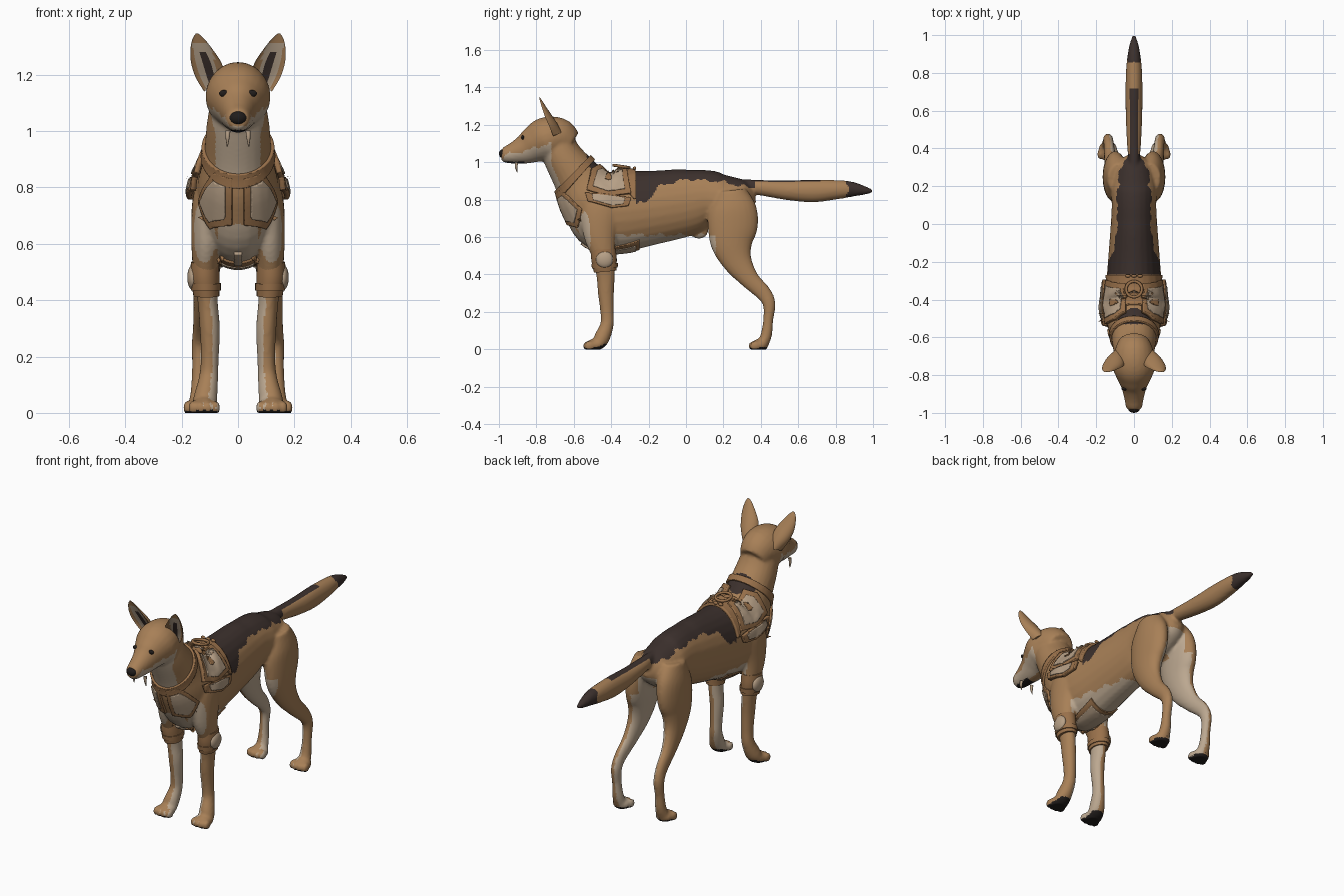
import bpy, bmesh, math
from mathutils import Vector, Matrix

if "Cube" in bpy.data.objects:
    bpy.data.objects.remove(bpy.data.objects["Cube"])


def material(name, rgb):
    m = bpy.data.materials.new(name)
    m.use_nodes = True
    m.diffuse_color = (*rgb, 1)
    m.node_tree.nodes["Principled BSDF"].inputs["Base Color"].default_value = (*rgb, 1)
    return m


MATS = [material("tan_fur", (.39, .215, .095)), material("pale_fur", (.50, .39, .28)),
        material("dark_fur", (.045, .03, .026)), material("leather", (.32, .165, .07)),
        material("pale_plate", (.47, .35, .24)), material("black", (.015, .012, .011))]
TAN, PALE, DARK, LEATHER, PLATE, BLACK = range(6)


def finish(name, bm, mat=None, angle=40):
    """Turn a bmesh into a smooth shaded object with all materials."""
    me = bpy.data.meshes.new(name)
    bm.to_mesh(me)
    bm.free()
    ob = bpy.data.objects.new(name, me)
    bpy.context.collection.objects.link(ob)
    for m in MATS:
        me.materials.append(m)
    if mat is not None:
        for p in me.polygons:
            p.material_index = mat
    bpy.ops.object.select_all(action='DESELECT')
    ob.select_set(True)
    bpy.context.view_layer.objects.active = ob
    bpy.ops.object.shade_smooth_by_angle(angle=math.radians(angle))
    return ob


def spline(rows, steps=5):
    """Catmull-Rom interpolation of ring rows."""
    out = []
    for i in range(len(rows) - 1):
        p0, p1, p2 = rows[max(i - 1, 0)], rows[i], rows[i + 1]
        p3 = rows[min(i + 2, len(rows) - 1)]
        for s in range(steps):
            t = s / steps
            out.append([b + .5 * t * (c - a + t * (2*a - 5*b + 4*c - d + t * (3*(b - c) + d - a)))
                        for a, b, c, d in zip(p0, p1, p2, p3)])
    return out + [list(rows[-1])]


def loft(bm, rows, sx=1, sides=24, cup=None):
    """Elliptical tube; a row is x, y, z, half width, half depth."""
    rows = spline(rows)
    loops = []
    for i, (x, y, z, a, b) in enumerate(rows):
        p, q = rows[max(i - 1, 0)], rows[min(i + 1, len(rows) - 1)]
        t = Vector((q[1] - p[1], q[2] - p[2])).normalized()
        loop = []
        for k in range(sides):
            w = math.tau * k / sides
            u, v = max(a, .002) * math.cos(w), max(b, .002) * math.sin(w)
            if cup is not None and v > 0:
                v *= cup
            loop.append(bm.verts.new((sx * (x + u), y - t.y * v, z + t.x * v)))
        loops.append(loop)
    faces = [bm.faces.new(loops[0]), bm.faces.new(loops[-1][::-1])]
    for l, m in zip(loops, loops[1:]):
        for k in range(sides):
            j = (k + 1) % sides
            faces.append(bm.faces.new((l[k], m[k], m[j], l[j])))
    bmesh.ops.recalc_face_normals(bm, faces=faces)


def blob(bm, loc, scale):
    bmesh.ops.create_uvsphere(bm, u_segments=20, v_segments=12, radius=1,
                              matrix=Matrix.Translation(loc) @ Matrix.Diagonal((*scale, 1)))


# Flesh: torso and neck, head, tail, legs and paws fused into one skin
bm = bmesh.new()
loft(bm, [(0, .365, .83, .03, .04), (0, .32, .82, .085, .09), (0, .2, .80, .12, .14),
          (0, .1, .805, .118, .155), (0, 0, .785, .123, .18), (0, -.2, .755, .138, .20),
          (0, -.35, .74, .15, .22), (0, -.44, .755, .152, .225), (0, -.52, .82, .142, .17),
          (0, -.575, .905, .122, .135), (0, -.65, 1.015, .112, .108), (0, -.69, 1.09, .1, .1)])
loft(bm, [(0, -.62, 1.09, .08, .08), (0, -.68, 1.125, .105, .112), (0, -.75, 1.12, .115, .12),
          (0, -.81, 1.095, .092, .10), (0, -.86, 1.07, .068, .08), (0, -.92, 1.05, .052, .058),
          (0, -.97, 1.038, .042, .042), (0, -.988, 1.036, .025, .024)])
loft(bm, [(0, .26, .87, .03, .04), (0, .36, .868, .032, .04), (0, .42, .862, .037, .043),
          (0, .55, .85, .043, .053), (0, .68, .847, .045, .061), (0, .8, .853, .043, .052),
          (0, .88, .856, .036, .042), (0, .95, .85, .024, .025), (0, 1, .845, .008, .008)])
blob(bm, (0, .07, .635), (.025, .05, .045))
for s in (-1, 1):
    loft(bm, [(.09, -.42, .85, .05, .08), (.1, -.45, .75, .062, .11), (.11, -.46, .62, .056, .09),
              (.115, -.44, .5, .044, .062), (.108, -.43, .4, .036, .05), (.1, -.428, .3, .036, .043),
              (.1, -.422, .2, .032, .036), (.104, -.423, .13, .034, .036),
              (.115, -.45, .06, .042, .042), (.12, -.47, .02, .045, .03)], s)
    loft(bm, [(.08, .24, .85, .06, .08), (.095, .25, .76, .066, .125), (.102, .25, .67, .064, .135),
              (.108, .245, .57, .056, .115), (.115, .275, .47, .044, .08), (.125, .34, .375, .033, .052),
              (.133, .415, .3, .027, .042), (.137, .445, .24, .027, .034), (.138, .44, .16, .025, .027),
              (.138, .43, .08, .03, .03), (.138, .41, .025, .038, .03)], s)
    for x, y in ((.12, -.49), (.138, .395)):
        blob(bm, (s * x, y, .022), (.05, .045, .034))
        for k in (-1.5, -.5, .5, 1.5):
            blob(bm, (s * (x + k * .027), y - .038 + .008 * abs(k), .018), (.016, .028, .026))
skin = finish("dog_skin", bm)
rm = skin.modifiers.new("fuse", 'REMESH')
rm.mode, rm.voxel_size, rm.use_smooth_shade = 'VOXEL', .0085, True
sm = skin.modifiers.new("relax", 'SMOOTH')
sm.factor, sm.iterations = .5, 5
bpy.ops.object.convert(target='MESH')
skin = bpy.context.object
for v in skin.data.vertices:
    v.co.z = max(v.co.z, 0)


def ramp(pts, t):
    for (a, b), (c, d) in zip(pts, pts[1:]):
        if t <= c:
            return b + (d - b) * max(0, (t - a) / (c - a))
    return pts[-1][1]


SADDLE = [(-.27, .775), (-.2, .80), (-.14, .875), (0, .91), (.2, .895), (.34, .865)]
CHEEK = [(-.99, 1.035), (-.86, 1.06), (-.72, 1.105)]


def coat(c, n):
    """Fur colour by place and direction."""
    x, y, side = abs(c.x), c.y, n.x * (1 if c.x > 0 else -1)
    z = c.z + .006 * math.sin(55 * y) + .004 * math.sin(130 * y + 40 * x)
    if c.z < .03 and n.z < -.4:
        return BLACK
    if y > .865 + .01 * math.sin(90 * c.z):
        return DARK
    if .3 < y < .72 and n.z > .5 and x < .021:
        return DARK
    if -.27 < y < .37 and z > ramp(SADDLE, y):
        return DARK
    if -.53 < y < -.44 and z > .96 and x < .085:
        return DARK
    if y < -.865 and c.z < 1.004:
        return BLACK
    if -.975 < y < -.72 and .96 < z < ramp(CHEEK, y) and x > .02:
        return PALE
    if y < -.6 and .84 < z < 1.02 and n.y < -.25 and x < .08:
        return PALE
    if y < -.45 and n.y < -.2 and (x < .07 and .3 < z < .67 or
                                   ((x - .118) / .038) ** 2 + ((z - .62) / .085) ** 2 < 1):
        return PALE
    if y < -.45 and ((y + .545) / .03) ** 2 + ((z - .66) / .08) ** 2 < 1:
        return PALE
    if -.38 < y < .16 and z < .612 and c.z > .45:
        return PALE
    if c.z < .66 and side < -.3 and (y > .1 or c.z < .5):
        return PALE
    if y > .25 and c.z < .78 and x < .06:
        return PALE
    return TAN


for p in skin.data.polygons:
    p.material_index = coat(p.center, p.normal)
    p.use_smooth = True
skin.data.update()
bpy.context.view_layer.update()


def plate(name, axes, pts, lift, mat, keep, gap=0, side=0, thick=.02):
    """Armour cut from the skin by a convex outline, lifted and thickened."""
    i, j = axes
    lo = [min(p[k] for p in pts) - .03 for k in (0, 1)]
    hi = [max(p[k] for p in pts) + .03 for k in (0, 1)]
    b = bmesh.new()
    b.from_mesh(skin.data)

    def unwanted(f):
        c = f.calc_center_median()
        return not (lo[0] < c[i] < hi[0] and lo[1] < c[j] < hi[1] and keep(c, f.normal))
    bmesh.ops.delete(b, geom=[f for f in b.faces if unwanted(f)], context='FACES')
    area = sum(p[0] * q[1] - q[0] * p[1] for p, q in zip(pts, pts[1:] + pts[:1]))
    cuts = []
    for p, q in zip(pts, pts[1:] + pts[:1]):
        co, no = Vector(), Vector()
        co[i], co[j] = p
        no[i], no[j] = q[1] - p[1], p[0] - q[0]
        cuts.append((co, no if area > 0 else -no))
    if side:
        cuts.append((Vector((side * gap, 0, 0)), Vector((-side, 0, 0))))
    for co, no in cuts:
        bmesh.ops.bisect_plane(b, geom=b.verts[:] + b.edges[:] + b.faces[:],
                               plane_co=co, plane_no=no, clear_outer=True)
    b.normal_update()
    for v, n in [(v, v.normal.copy()) for v in b.verts]:
        v.co += n * lift
    ob = finish(name, b, mat)
    so = ob.modifiers.new("thickness", 'SOLIDIFY')
    so.thickness, so.offset = thick, -1


def shrink(pts, f):
    c = [sum(p[k] for p in pts) / len(pts) for k in (0, 1)]
    return [(c[0] + (p[0] - c[0]) * f, c[1] + (p[1] - c[1]) * f) for p in pts]


# Harness: shoulder guards, flaps and breast plates, each with a pale inset
GUARD = [(-.53, .85), (-.51, .96), (-.43, 1.0), (-.32, .96), (-.295, .83), (-.42, .815)]
FLAP = [(-.54, .845), (-.42, .825), (-.29, .815), (-.31, .765), (-.4, .755), (-.52, .79)]
BREAST = [(-.72, .80), (-.665, .855), (-.555, .75), (-.575, .655), (-.63, .67)]
for s, tag in ((1, "left"), (-1, "right")):
    for part, pts, lift, gap in (("shoulder_guard", GUARD, .022, .04),
                                 ("shoulder_flap", FLAP, .026, .05), ("breast_plate", BREAST, .012, .02)):
        near = lambda c, n: c.x * s > 0 and c.y < -.2
        plate(f"{part}_{tag}", (1, 2), pts, lift, LEATHER, near, gap, s)
        plate(f"{part}_inset_{tag}", (1, 2), shrink(pts, .72), lift + .005, PLATE, near, gap + .02, s, .008)
    plate(f"guard_stud_{tag}", (1, 2), shrink(GUARD, .16), .032, LEATHER,
          lambda c, n: c.x * s > 0, .05, s, .008)

# Straps: collar, back panel, belly panel and chest buckle
plate("collar_strap", (1, 2), [(-.465, 1.04), (-.50, 1.05), (-.71, .83), (-.70, .775)],
      .012, LEATHER, lambda c, n: c.y < -.4)
plate("back_panel", (0, 1), [(-.14, -.27), (.14, -.27), (.1, -.43), (-.1, -.43)],
      .014, LEATHER, lambda c, n: n.z > .2 and c.z > .8)
plate("belly_panel", (0, 1), [(-.09, -.25), (.09, -.25), (.07, -.5), (-.07, -.5)],
      .008, LEATHER, lambda c, n: n.z < -.3 and c.z > .48)
plate("belly_inset", (0, 1), [(-.07, -.27), (.07, -.27), (.055, -.46), (-.055, -.46)],
      .012, PLATE, lambda c, n: n.z < -.3 and c.z > .48, thick=.008)
plate("chest_buckle", (0, 2), [(-.013, .53), (.013, .53), (.013, .57), (-.013, .57)],
      .01, PLATE, lambda c, n: n.y < -.1 and c.y < -.4)
bpy.ops.mesh.primitive_torus_add(location=(0, -.345, .978), rotation=(-.15, 0, 0), major_radius=.042,
                                 minor_radius=.008, major_segments=28, minor_segments=8)
ring = bpy.context.object
ring.name = "back_ring"
ring.data.materials.append(MATS[LEATHER])
bpy.ops.object.shade_smooth()
for k in (-1, 0, 1):
    b = bmesh.new()
    blob(b, (k * .032, -.275, .968), (.014, .009, .009))
    finish("back_rivet", b, LEATHER)

# Face: nose, eyes, fangs and cupped ears
b = bmesh.new()
blob(b, (0, -.978, 1.046), (.031, .022, .024))
finish("nose", b, BLACK)
for s, tag in ((1, "left"), (-1, "right")):
    hit, loc, _, _ = skin.ray_cast(Vector((s * .05, -2, 1.133)), Vector((0, 1, 0)))
    b = bmesh.new()
    blob(b, loc, (.017, .008, .012))
    finish(f"eye_{tag}", b, BLACK)
    b = bmesh.new()
    loft(b, [(.036, -.905, 1.0, .009, .009), (.037, -.908, .975, .007, .007),
             (.038, -.902, .945, .002, .002)], s, 10)
    finish(f"fang_{tag}", b, PLATE)
    b = bmesh.new()
    loft(b, [(.085, -.71, 1.14, .035, .05), (.098, -.73, 1.19, .052, .045),
             (.112, -.752, 1.24, .054, .036), (.128, -.768, 1.285, .041, .024),
             (.14, -.78, 1.325, .022, .012), (.145, -.785, 1.345, .005, .004)], s, 24, -.35)
    ear = finish(f"ear_{tag}", b, TAN, 60)
    for p in ear.data.polygons:
        c = p.center
        off = abs(abs(c.x) - (.112 + .3 * (c.z - 1.24)))
        if p.normal.y < -.3 and c.z < 1.31:
            p.material_index = DARK if off < .016 and c.z < 1.28 else PALE if off < .032 else TAN

    # Elbow guards on the forelegs
    b = bmesh.new()
    loft(b, [(.117, -.442, .535, .05, .066), (.117, -.438, .48, .052, .068),
             (.112, -.432, .415, .046, .06)], s)
    finish(f"elbow_cuff_{tag}", b, LEATHER)
    b = bmesh.new()
    blob(b, (s * .16, -.435, .48), (.02, .046, .045))
    finish(f"elbow_cap_{tag}", b, PLATE)
    b = bmesh.new()
    loft(b, [(.115, -.435, .46, .055, .071), (.114, -.434, .435, .053, .069)], s)
    finish(f"elbow_strap_{tag}", b, LEATHER)
